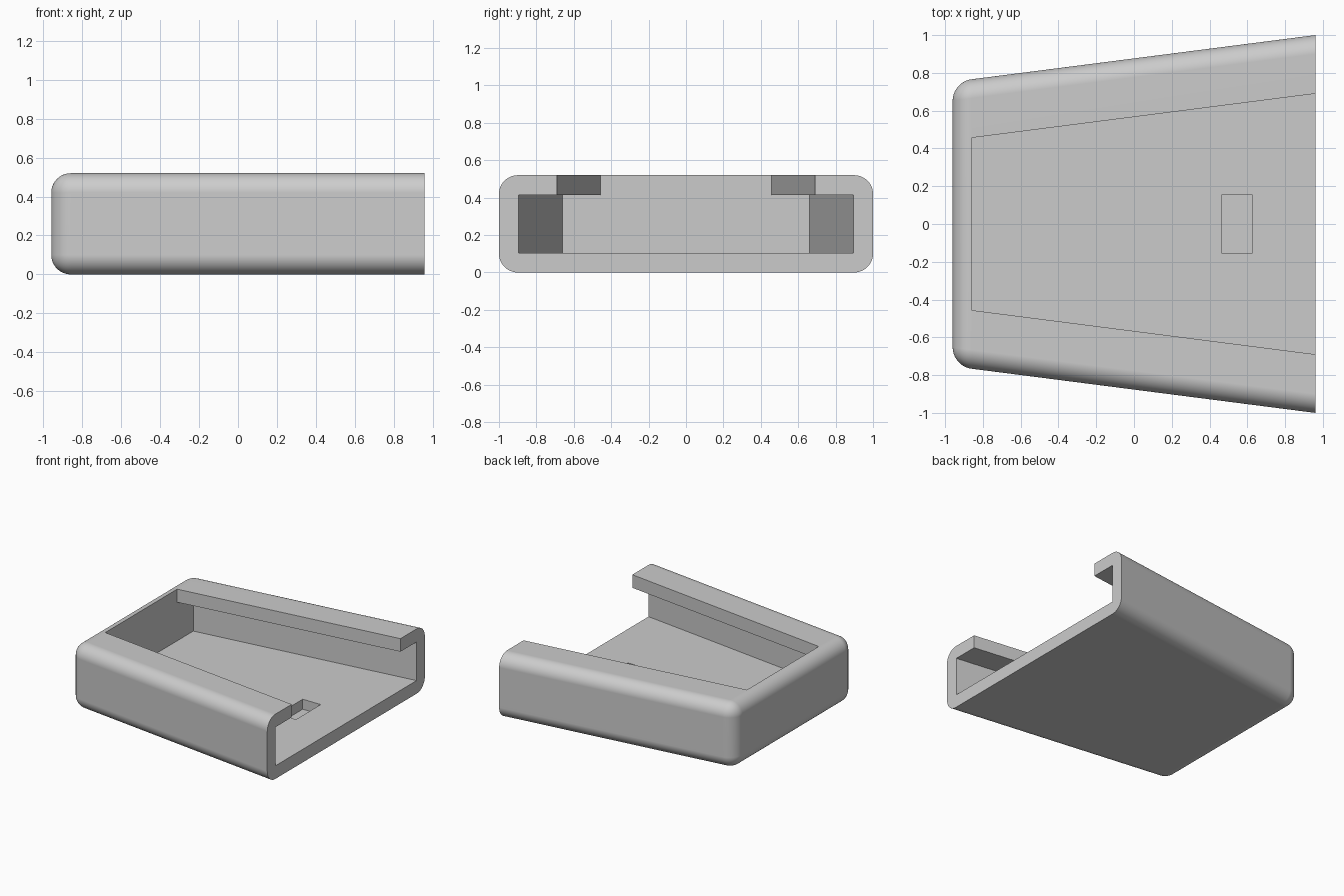
import bpy, bmesh, math

cube = bpy.data.objects.get("Cube")
if cube:
    bpy.data.objects.remove(cube, do_unlink=True)

END = 0.96       # open end of the tray, on +x
HEIGHT = 0.52
WALL = 0.105
SLOPE = 0.1285   # flare of the sides

grey = bpy.data.materials.new("plain grey")
grey.use_nodes = True
color = (0.6, 0.6, 0.6, 1)
grey.diffuse_color = color
grey.node_tree.nodes["Principled BSDF"].inputs["Base Color"].default_value = color


def wedge(name, x0, x1, half_at_end, z0, z1, slope=SLOPE, radius=0):
    """Flared block; half_at_end is its half width at x = END."""
    bm = bmesh.new()
    bmesh.ops.create_cube(bm, size=2)
    for v in bm.verts:
        x = x1 if v.co.x > 0 else x0
        half = half_at_end - slope * (END - x)
        v.co = (x, half * v.co.y, z1 if v.co.z > 0 else z0)
    if radius:
        # round everything except the rim of the open end
        edges = [e for e in bm.edges if min(v.co.x for v in e.verts) < x1 - 0.01]
        bmesh.ops.bevel(bm, geom=edges, offset=radius, segments=12,
                        profile=0.5, affect='EDGES')
    mesh = bpy.data.meshes.new(name)
    bm.to_mesh(mesh)
    bm.free()
    mesh.materials.append(grey)
    obj = bpy.data.objects.new(name, mesh)
    bpy.context.collection.objects.link(obj)
    return obj


# Rounded, flared outer body
tray = wedge("tray_body", -END, END, 1.0, 0, HEIGHT, radius=0.1)

# Undercut cavity, narrower top slot, and shallow latch pocket in the floor
cutters = [
    wedge("cavity_cutter", -0.86, END + 0.2, 0.895, WALL, HEIGHT - WALL),
    wedge("slot_cutter", -0.86, END + 0.2, 0.69, 0.3, HEIGHT + 0.1),
    wedge("pocket_cutter", 0.465, 0.625, 0.157, 0.025, 0.25, slope=0),
]

bpy.ops.object.select_all(action='DESELECT')
bpy.context.view_layer.objects.active = tray
tray.select_set(True)
for cutter in cutters:
    cutter.hide_render = True
    mod = tray.modifiers.new("cut", 'BOOLEAN')
    mod.operation = 'DIFFERENCE'
    mod.solver = 'EXACT'
    mod.object = cutter
    bpy.ops.object.modifier_apply(modifier=mod.name)
    bpy.data.objects.remove(cutter, do_unlink=True)

# Smooth rounded edges, flat large faces
bpy.ops.object.shade_smooth_by_angle(angle=math.radians(30))
normals = tray.modifiers.new("flat_faces", 'WEIGHTED_NORMAL')
normals.keep_sharp = True
